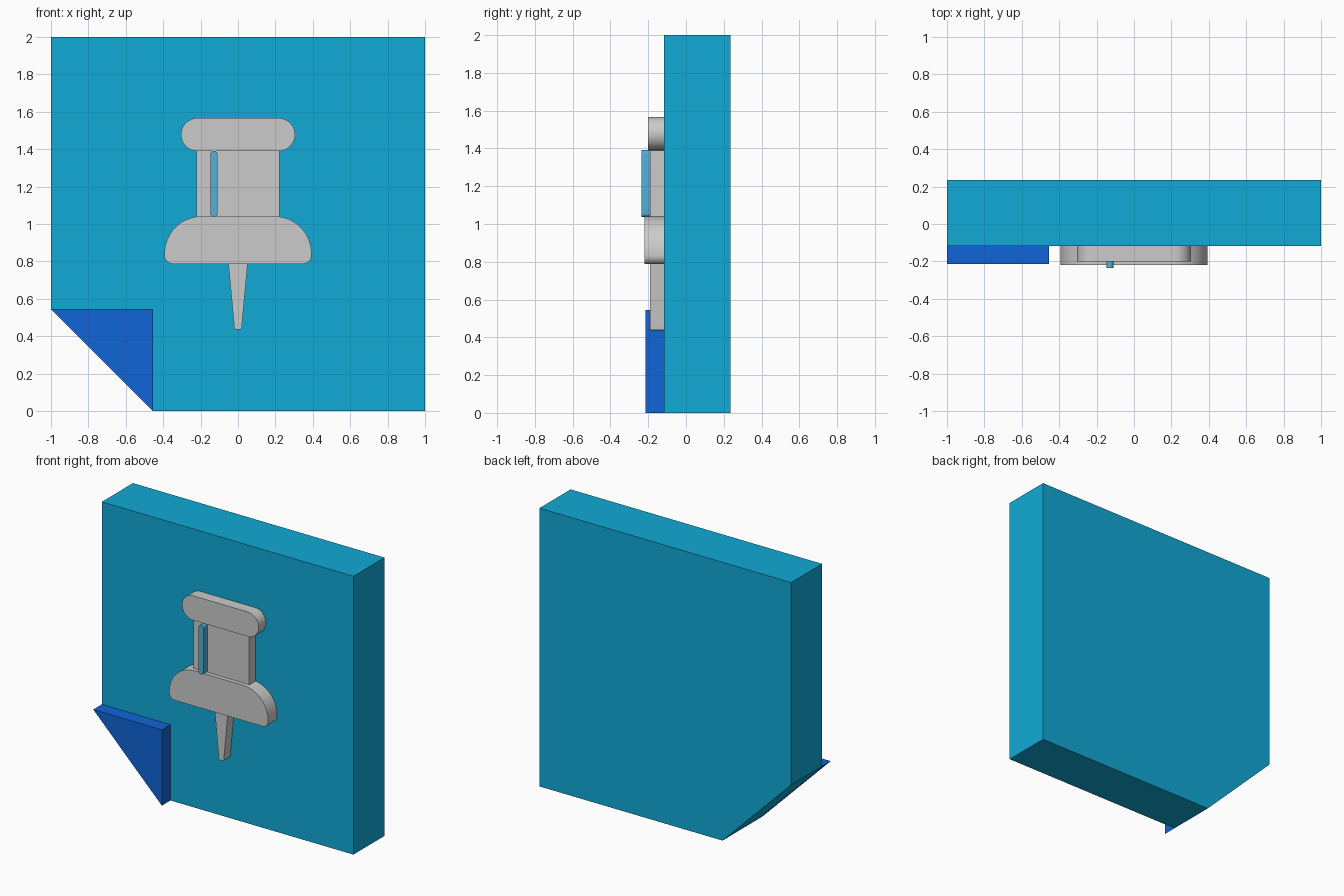
import bpy, bmesh
from math import sin, cos, radians

if "Cube" in bpy.data.objects:
    bpy.data.objects.remove(bpy.data.objects["Cube"])

BOARD_FRONT = -0.117


def material(name, rgb):
    mat = bpy.data.materials.new(name)
    mat.diffuse_color = (*rgb, 1)
    mat.use_nodes = True
    mat.node_tree.nodes["Principled BSDF"].inputs["Base Color"].default_value = mat.diffuse_color
    return mat


def arc(cx, cz, rx, rz, a0, a1, n=14):
    return [(cx + rx * cos(radians(a0 + (a1 - a0) * i / n)),
             cz + rz * sin(radians(a0 + (a1 - a0) * i / n))) for i in range(n + 1)]


def mirrored(half):
    # right half, listed bottom to top, closed with its reflection
    return half + [(-x, z) for x, z in reversed(half)]


def slab(name, profile, y0, y1=BOARD_FRONT, mat=None, smooth=True):
    # extrude an x-z profile from y0 (front) to y1 (back)
    bm = bmesh.new()
    face = bm.faces.new([bm.verts.new((x, y0, z)) for x, z in profile])
    ext = bmesh.ops.extrude_face_region(bm, geom=[face], use_keep_orig=True)
    moved = [v for v in ext["geom"] if isinstance(v, bmesh.types.BMVert)]
    bmesh.ops.translate(bm, verts=moved, vec=(0, y1 - y0, 0))
    bmesh.ops.recalc_face_normals(bm, faces=bm.faces)
    mesh = bpy.data.meshes.new(name)
    bm.to_mesh(mesh)
    bm.free()
    obj = bpy.data.objects.new(name, mesh)
    bpy.context.collection.objects.link(obj)
    if mat:
        mesh.materials.append(mat)
    if smooth:
        bpy.ops.object.select_all(action='DESELECT')
        obj.select_set(True)
        bpy.context.view_layer.objects.active = obj
        bpy.ops.object.shade_smooth_by_angle(angle=radians(30))
    return obj


note_blue = material("note_blue", (0.005, 0.40, 0.67))
fold_blue = material("fold_blue", (0.005, 0.13, 0.67))
shine_blue = material("shine_blue", (0.09, 0.43, 0.70))

# Note sheet with a clipped corner, and the corner folded forward
slab("note_sheet", [(-0.455, 0), (1, 0), (1, 2), (-1, 2), (-1, 0.545)],
     BOARD_FRONT, 0.235, note_blue, smooth=False)
slab("folded_corner", [(-0.455, 0), (-0.455, 0.545), (-1, 0.545)],
     -0.215, mat=fold_blue, smooth=False)

# Pin cap: capsule
slab("pin_cap", mirrored(arc(0.217, 1.478, 0.088, 0.088, -90, 90, 24)), -0.20)

# Pin neck
slab("pin_neck", mirrored([(0.222, 1.035), (0.222, 1.392)]), -0.19)

# Pin base: domed shoulders, small rounded lower corners
slab("pin_base", mirrored(arc(0.348, 0.832, 0.045, 0.045, -90, 0, 8)
                          + arc(0.195, 0.842, 0.198, 0.199, 0, 90, 20)), -0.22)

# Needle: tapered with a rounded tip
slab("pin_needle", mirrored(arc(0.010, 0.447, 0.010, 0.010, -90, 0, 6)
                            + [(0.052, 0.79)]), -0.19)

# Shine strip on the neck
slab("shine_strip", arc(-0.129, 1.372, 0.019, 0.019, 0, 180)
     + arc(-0.129, 1.056, 0.019, 0.019, 180, 360), -0.235, mat=shine_blue)
